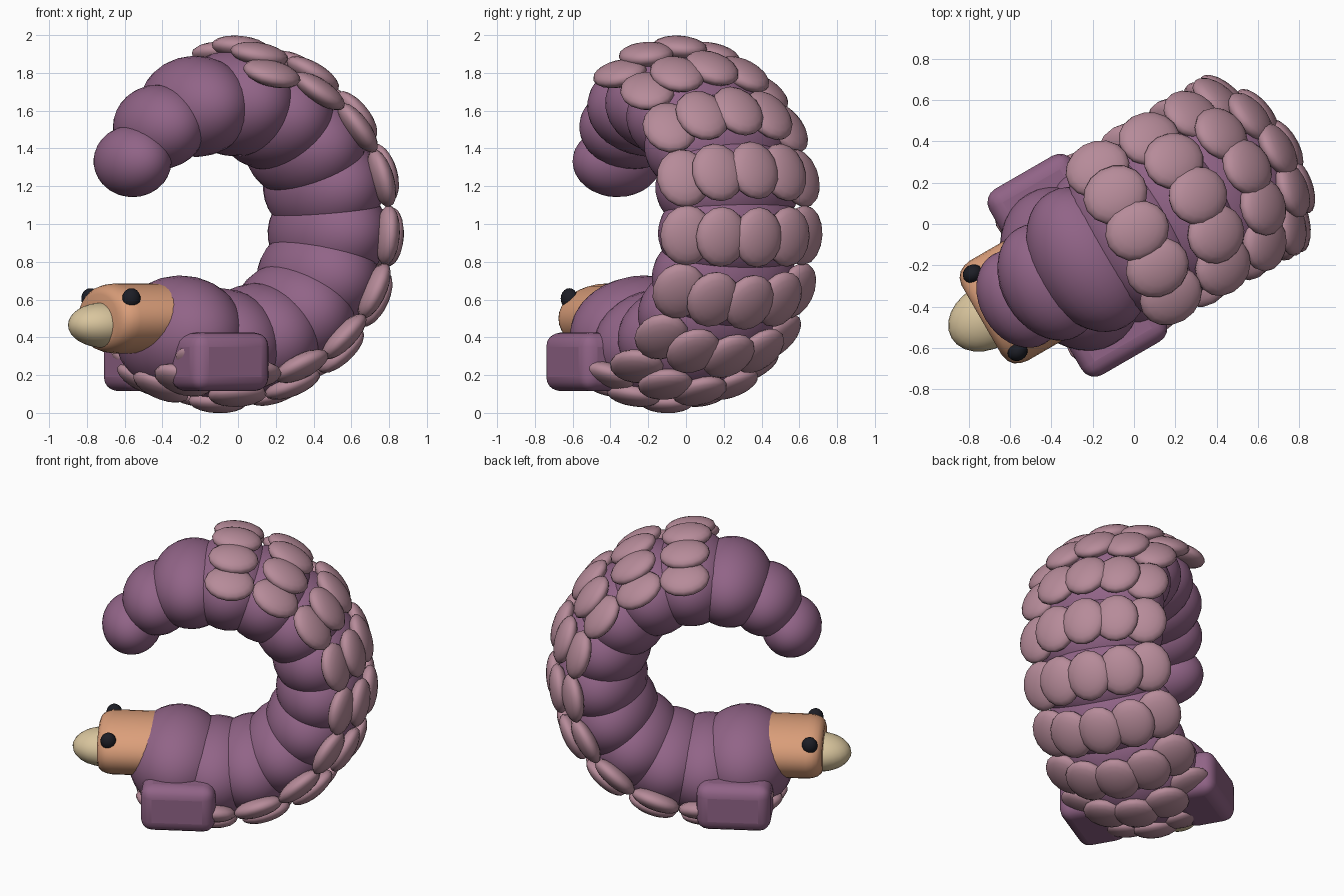
import bpy, bmesh, math
from mathutils import Matrix, Vector

if "Cube" in bpy.data.objects:
    bpy.data.objects.remove(bpy.data.objects["Cube"])

# The creature curls in a vertical plane turned 30 degrees.
# Local axes: x along the curl plane, y sideways, z up.
PLACE = Matrix.Translation((0.02, -0.03, 0)) @ Matrix.Rotation(math.radians(30), 4, 'Z')
RING = Vector((-0.115, 0, 1.0))   # centre of the curl
R = 0.645                         # radius of the spine


def material(name, srgb):
    m = bpy.data.materials.new(name)
    m.diffuse_color = [(c / 255) ** 2.2 for c in srgb] + [1]
    m.use_nodes = True
    m.node_tree.nodes["Principled BSDF"].inputs["Base Color"].default_value = m.diffuse_color
    return m


PURPLE = material("purple_skin", (144, 100, 134))
PINK = material("dusty_pink_scale", (181, 138, 152))
ORANGE = material("orange_face", (218, 157, 121))
CREAM = material("cream_snout", (216, 196, 156))
BLACK = material("black_eye", (34, 35, 42))


def finish(bm, name, mat, bevel=0, angle=60):
    bmesh.ops.recalc_face_normals(bm, faces=bm.faces)
    bm.transform(PLACE)
    me = bpy.data.meshes.new(name)
    bm.to_mesh(me)
    bm.free()
    ob = bpy.data.objects.new(name, me)
    bpy.context.collection.objects.link(ob)
    me.materials.append(mat)
    if bevel:
        b = ob.modifiers.new("rounded", 'BEVEL')
        b.width, b.segments = bevel, 4
        b.limit_method, b.angle_limit = 'ANGLE', math.radians(40)
    bpy.ops.object.select_all(action='DESELECT')
    ob.select_set(True)
    bpy.context.view_layer.objects.active = ob
    bpy.ops.object.shade_smooth_by_angle(angle=math.radians(angle))
    return ob


def basis(pos, a, b, c, size):
    """Matrix from three axis directions, a position and radii."""
    m = Matrix((a * size[0], b * size[1], c * size[2])).transposed().to_4x4()
    m.translation = pos
    return m


def ball(bm, m, u=28, v=18):
    bmesh.ops.create_uvsphere(bm, u_segments=u, v_segments=v, radius=1, matrix=m)


def ellipsoid(name, mat, pos, size, u=24, v=16):
    bm = bmesh.new()
    ball(bm, Matrix.Translation(pos) @ Matrix.Diagonal((*size, 1)), u, v)
    finish(bm, name, mat)


# Body segments (depth, width), tail tip first, with scale rows on most of them
radii = [(0.19, 0.25), (0.225, 0.30), (0.268, 0.375), (0.282, 0.405)]
radii += [(0.285, 0.41)] * 4 + [(0.288, 0.41)] * 2
radii += [(0.295, 0.41), (0.305, 0.415), (0.318, 0.42)]
side = Vector((0, 1, 0))
for i, (depth, width) in enumerate(radii):
    ang = math.radians(149 - 21.9 * i)
    out = Vector((math.cos(ang), 0, math.sin(ang)))
    tan = side.cross(out)
    pos = RING + out * R
    bm = bmesh.new()
    ball(bm, basis(pos, tan, out, side, (depth, depth, width)))
    finish(bm, f"body_segment_{i + 1}", PURPLE)
    if i < 3:
        continue
    # five flat scales spread over the outer side, only slightly tilted
    bm = bmesh.new()
    for k in range(-2, 3):
        f = math.radians(29 * k)
        tilt = math.radians(10 * k)
        p = pos + out * 0.295 * math.cos(f) + side * 0.42 * math.sin(f)
        n = out * math.cos(tilt) + side * math.sin(tilt)
        ball(bm, basis(p, tan, n.cross(tan), n, (0.16, 0.142, 0.062)), 16, 10)
    finish(bm, f"scale_row_{i - 2}", PINK)

# Head: oval drum lying along the curl plane, with a rounded front
bm = bmesh.new()
sections = [(-0.30, 1), (-0.78, 1), (-0.815, 0.975), (-0.845, 0.92), (-0.865, 0.83), (-0.875, 0.7)]
rings = []
for x, k in sections:
    rings.append([bm.verts.new((x, 0.28 * k * math.cos(t), 0.5 + 0.185 * k * math.sin(t)))
                  for t in (j * math.tau / 32 for j in range(32))])
for a, b in zip(rings, rings[1:]):
    for j in range(32):
        bm.faces.new((a[j], a[(j + 1) % 32], b[(j + 1) % 32], b[j]))
bm.faces.new(rings[0])
bm.faces.new(rings[-1])
finish(bm, "head", ORANGE)

# Snout
ellipsoid("snout", CREAM, (-0.84, 0, 0.465), (0.205, 0.155, 0.12))

# Eyes and feet on both sides
for s, label in ((-1, "right"), (1, "left")):
    ellipsoid(f"eye_{label}", BLACK, (-0.80, s * 0.217, 0.605), (0.05, 0.045, 0.055), 16, 10)
    bm = bmesh.new()
    bmesh.ops.create_cube(bm, size=1, matrix=Matrix.Translation((-0.34, s * 0.36, 0.27))
                          @ Matrix.Diagonal((0.47, 0.32, 0.31, 1)))
    finish(bm, f"foot_{label}", PURPLE, bevel=0.075)
